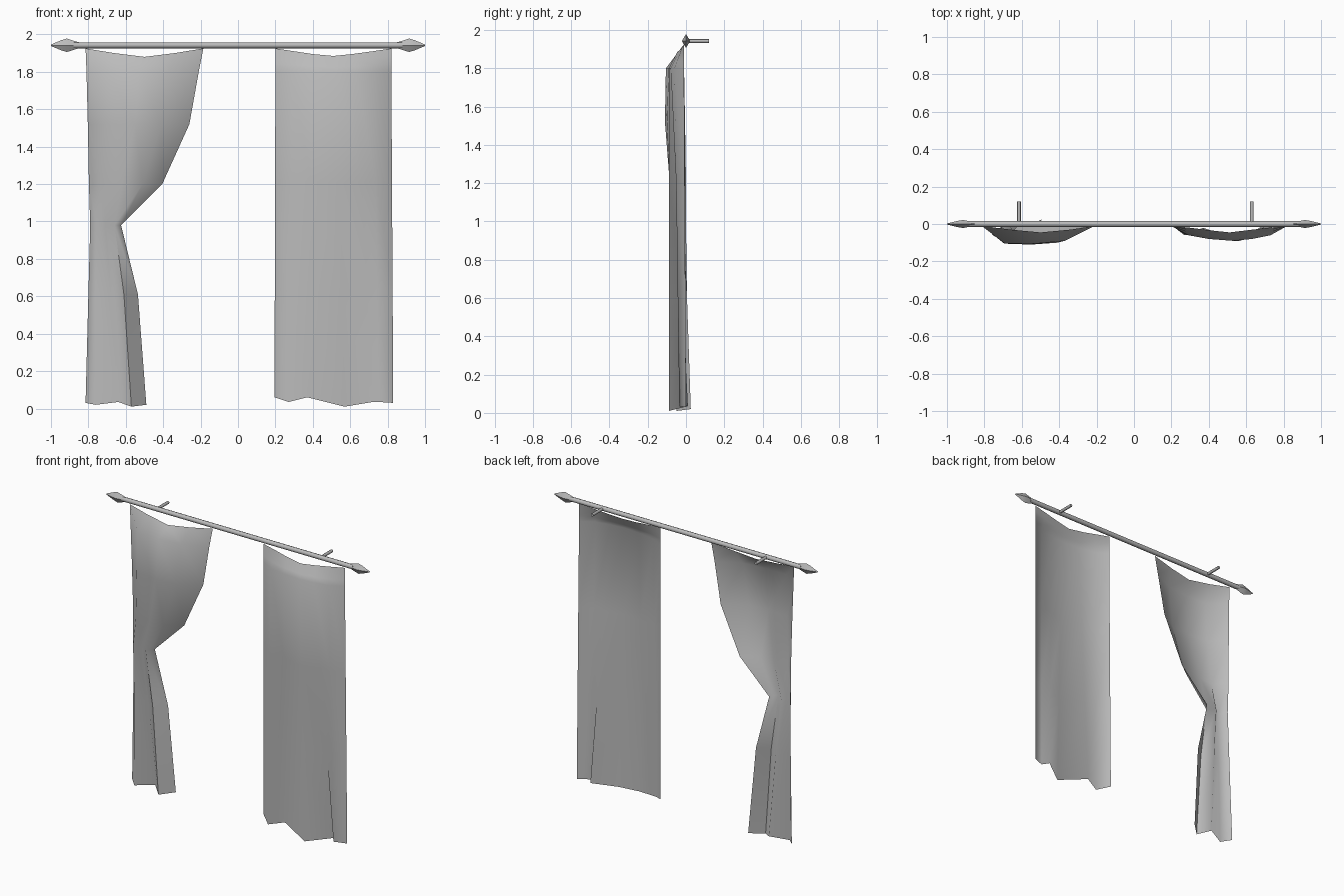
import bpy, bmesh, math
from mathutils import Vector, Matrix

cube = bpy.data.objects.get("Cube")
if cube:
    bpy.data.objects.remove(cube)

grey = bpy.data.materials.new("plain grey")
grey.use_nodes = True
colour = (0.5, 0.5, 0.5, 1)
grey.diffuse_color = colour
grey.node_tree.nodes["Principled BSDF"].inputs["Base Color"].default_value = colour


def finish(name, bm, angle):
    mesh = bpy.data.meshes.new(name)
    bm.to_mesh(mesh)
    bm.free()
    mesh.materials.append(grey)
    obj = bpy.data.objects.new(name, mesh)
    bpy.context.collection.objects.link(obj)
    bpy.ops.object.select_all(action='DESELECT')
    obj.select_set(True)
    bpy.context.view_layer.objects.active = obj
    bpy.ops.object.shade_smooth_by_angle(angle=math.radians(angle))
    return obj


def cloth(name, rows, steps):
    """Sheet lofted through rows of (x list, y list, z list or height)."""
    lines = []
    for xs, ys, zs in rows:
        zs = zs if isinstance(zs, list) else [zs] * len(xs)
        lines.append([Vector(p) for p in zip(xs, ys, zs)])
    dense = [lines[0]]
    for a, b in zip(lines, lines[1:]):
        for i in range(1, steps + 1):
            dense.append([p.lerp(q, i / steps) for p, q in zip(a, b)])
    bm = bmesh.new()
    grid = [[bm.verts.new(p) for p in line] for line in dense]
    for a, b in zip(grid, grid[1:]):
        for i in range(len(a) - 1):
            bm.faces.new((a[i], b[i], b[i + 1], a[i + 1]))
    return finish(name, bm, 80)


def tube(name, profile, sides, origin, axis, flatten=1.0, angle=50):
    """Turned shape: (distance, radius) pairs along an axis."""
    turn = Vector((0, 0, 1)).rotation_difference(Vector(axis)).to_matrix().to_4x4()
    bm = bmesh.new()
    rings = []
    for d, r in profile:
        rings.append([bm.verts.new((r * math.cos(k * math.tau / sides),
                                    r * math.sin(k * math.tau / sides) * flatten, d))
                      for k in range(sides)])
    for a, b in zip(rings, rings[1:]):
        for k in range(sides):
            n = (k + 1) % sides
            bm.faces.new((a[k], a[n], b[n], b[k]))
    bm.faces.new(rings[0][::-1])
    bm.faces.new(rings[-1])
    bm.transform(Matrix.Translation(origin) @ turn)
    return finish(name, bm, angle)


# Straight hanging curtain with a fold near its outer edge
cloth("straight_curtain", [
    ([.2, .3, .4, .51, .61, .72, .82], [-.01, -.02, -.033, -.045, -.033, -.02, -.01],
     [1.925, 1.91, 1.895, 1.885, 1.895, 1.91, 1.925]),
    ([.2, .29, .4, .53, .63, .73, .82], [-.01, -.06, -.08, -.09, -.08, -.06, -.01], 1.8),
    ([.195, .27, .37, .57, .72, .75, .83], [0, -.06, -.02, -.09, .01, -.035, 0],
     [.06, .035, .06, .01, .035, .035, .03]),
], 3)

# Gathered curtain, pinched towards its outer edge
cloth("gathered_curtain", [
    ([-.815, -.66, -.5, -.34, -.185], [-.01, -.03, -.045, -.03, -.01],
     [1.925, 1.9, 1.88, 1.9, 1.925]),
    ([-.81, -.69, -.53, -.37, -.21], [-.01, -.105, -.105, -.09, -.01], 1.8),
    ([-.803, -.7, -.55, -.41, -.26], [-.005, -.1, -.11, -.1, -.005], 1.52),
    ([-.797, -.72, -.62, -.51, -.405], [0, -.08, -.07, -.085, -.005], 1.2),
    ([-.79, -.755, -.71, -.66, -.625], [0, -.06, -.02, -.06, -.01], .98),
    ([-.8, -.755, -.68, -.61, -.535], [.005, -.05, -.005, -.055, .005], .61),
    ([-.815, -.76, -.64, -.57, -.49], [.015, -.04, .015, -.05, .025],
     [.03, .02, .035, .01, .02]),
], 1)

# Rod, pointed ends and wall brackets
HEIGHT = 1.942
tube("rod", [(-.88, .016), (.88, .016)], 8, (0, 0, HEIGHT), (1, 0, 0))
for side, label, bracket_x in ((-1, "right", -.615), (1, "left", .63)):
    tube(label + "_finial", [(.85, .017), (.865, .02), (.915, .036), (.945, .027), (1, .004)],
         4, (0, 0, HEIGHT), (side, 0, 0), flatten=.6, angle=30)
    tube(label + "_bracket", [(0, .01), (.12, .01)], 8, (bracket_x, 0, HEIGHT), (0, 1, 0))
